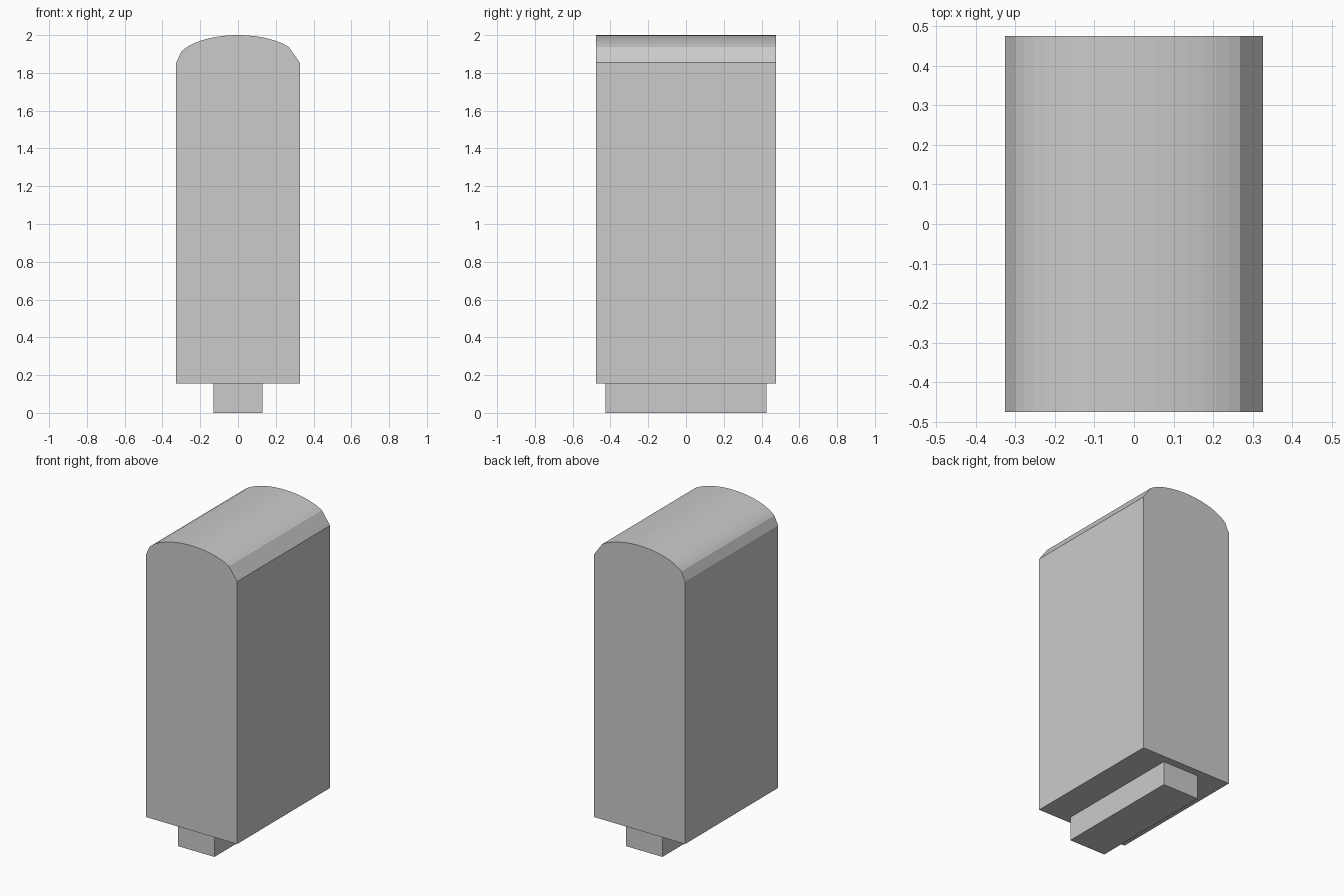
import bpy, bmesh, math

if "Cube" in bpy.data.objects:
    bpy.data.objects.remove(bpy.data.objects["Cube"])

def extrude_profile(name, points, half_depth):
    """Solid made by sweeping an x-z outline along y."""
    bm = bmesh.new()
    face = bm.faces.new([bm.verts.new((x, -half_depth, z)) for x, z in points])
    result = bmesh.ops.extrude_face_region(bm, geom=[face])
    moved = [g for g in result["geom"] if isinstance(g, bmesh.types.BMVert)]
    bmesh.ops.translate(bm, verts=moved, vec=(0, 2 * half_depth, 0))
    bmesh.ops.recalc_face_normals(bm, faces=bm.faces)
    mesh = bpy.data.meshes.new(name)
    bm.to_mesh(mesh)
    bm.free()
    obj = bpy.data.objects.new(name, mesh)
    bpy.context.collection.objects.link(obj)
    return obj

# Body: tall slab with an elliptical crown, cut flat at its two shoulders
half_w, shoulder, bottom, rise = 0.327, 1.855, 0.155, 0.145
start, end, steps = math.radians(35), math.radians(156.5), 16
crown = []
for i in range(steps + 1):
    a = start + (end - start) * i / steps
    crown.append((half_w * math.cos(a), shoulder + rise * math.sin(a)))
outline = [(-half_w, bottom), (half_w, bottom), (half_w, shoulder)]
outline += crown + [(-half_w, shoulder)]
extrude_profile("body", outline, 0.476)

# Foot: narrow block under the body
foot = [(-0.13, 0), (0.13, 0), (0.13, bottom), (-0.13, bottom)]
extrude_profile("foot", foot, 0.427)
